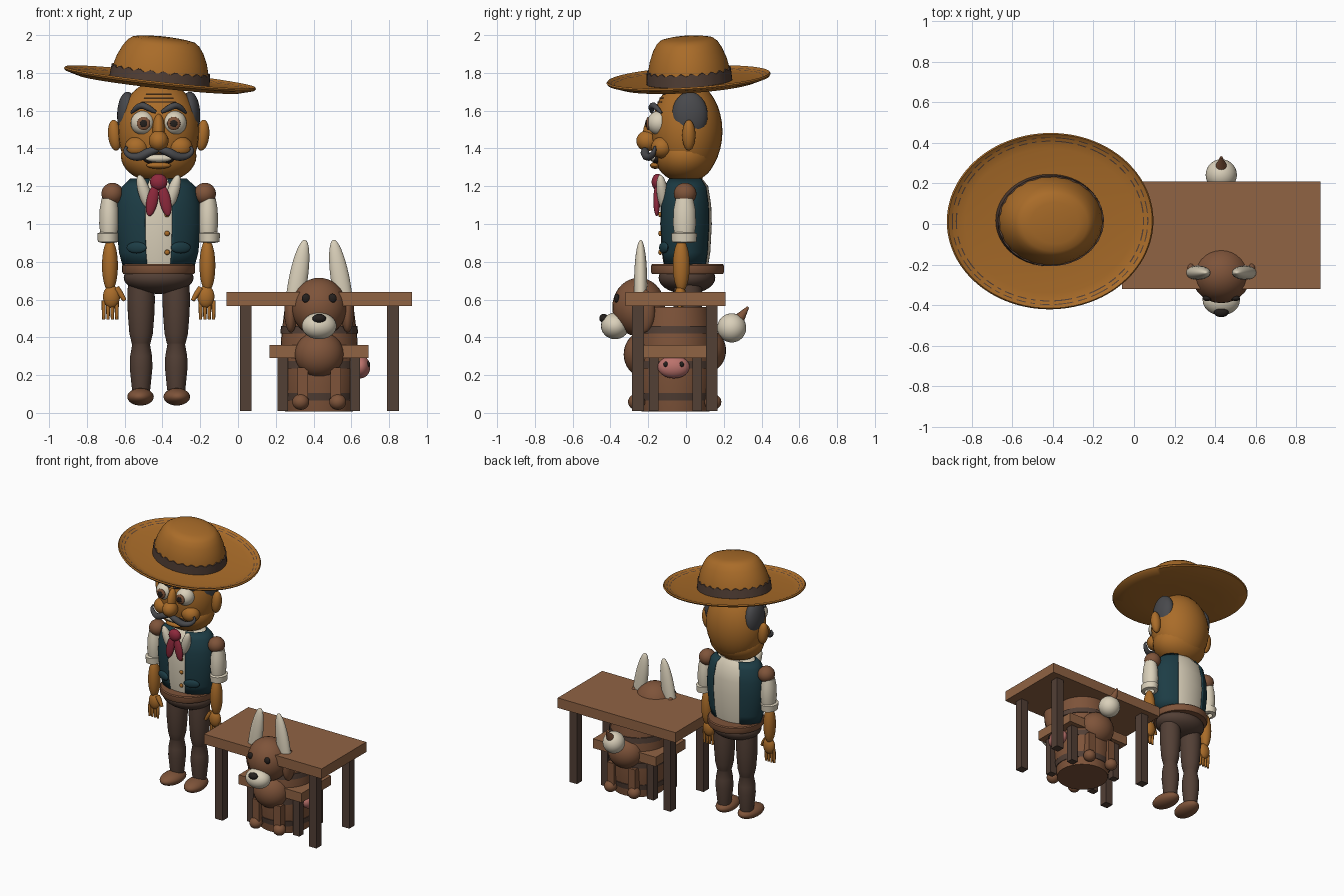
import bpy, bmesh, math
from mathutils import Vector

COLORS = {
    "skin_tan": (0.40, 0.15, 0.022), "table_wood": (0.28, 0.125, 0.057),
    "warm_brown": (0.21, 0.088, 0.042), "dark_brown": (0.085, 0.05, 0.036),
    "teal": (0.012, 0.046, 0.06), "cream": (0.70, 0.63, 0.49),
    "red": (0.27, 0.022, 0.045), "pink": (0.50, 0.17, 0.15),
    "charcoal": (0.065, 0.066, 0.072), "black": (0.018, 0.014, 0.012)}
MATS = {}
for key, rgb in COLORS.items():
    MATS[key] = bpy.data.materials.new(key)
    MATS[key].diffuse_color = (*rgb, 1)


def finish(name, mat, smooth=True):
    ob = bpy.context.object
    ob.name = name
    ob.data.materials.append(MATS[mat])
    if smooth:
        bpy.ops.object.shade_smooth_by_angle(angle=math.radians(40))
    return ob


def ball(name, mat, loc, r, rot=(0, 0, 0)):
    bpy.ops.mesh.primitive_uv_sphere_add(segments=28, ring_count=18, location=loc, rotation=rot)
    bpy.context.object.scale = r if isinstance(r, tuple) else (r, r, r)
    return finish(name, mat)


def box(name, mat, x, y, z):
    bpy.ops.mesh.primitive_cube_add(size=1, location=[(a + b) / 2 for a, b in (x, y, z)])
    bpy.context.object.scale = [b - a for a, b in (x, y, z)]
    return finish(name, mat, False)


def mesh_object(name, mat, bm, loc, rot=(0, 0, 0)):
    bmesh.ops.remove_doubles(bm, verts=bm.verts, dist=1e-5)
    bmesh.ops.recalc_face_normals(bm, faces=bm.faces)
    me = bpy.data.meshes.new(name)
    bm.to_mesh(me)
    bm.free()
    ob = bpy.data.objects.new(name, me)
    bpy.context.collection.objects.link(ob)
    ob.location, ob.rotation_euler = loc, rot
    bpy.ops.object.select_all(action='DESELECT')
    ob.select_set(True)
    bpy.context.view_layer.objects.active = ob
    return finish(name, mat)


def lathe(name, mat, profile, loc, ys=1.0, segs=48, rot=(0, 0, 0), skip=None, lift=None):
    """Revolve (radius, z) points; skip(angle) drops faces, lift(i, angle) shifts z."""
    bm = bmesh.new()
    rings = []
    for i, (r, z) in enumerate(profile):
        ring = []
        for k in range(segs):
            a = 2 * math.pi * k / segs
            dz = lift(i, a) if lift else 0
            ring.append(bm.verts.new((r * math.cos(a), r * math.sin(a) * ys, z + dz)))
        rings.append(ring)
    for lo, hi in zip(rings, rings[1:]):
        for k in range(segs):
            if skip and skip(2 * math.pi * (k + 0.5) / segs):
                continue
            n = (k + 1) % segs
            bm.faces.new((lo[k], lo[n], hi[n], hi[k]))
    return mesh_object(name, mat, bm, loc, rot)


def tube(name, mat, pts, radii):
    cu = bpy.data.curves.new(name, 'CURVE')
    cu.dimensions, cu.bevel_depth, cu.bevel_resolution = '3D', 1, 2
    cu.use_fill_caps, cu.resolution_u = True, 6
    sp = cu.splines.new('NURBS')
    sp.points.add(len(pts) - 1)
    sp.use_endpoint_u, sp.order_u = True, 3
    for p, co, r in zip(sp.points, pts, radii):
        p.co, p.radius = (*co, 1), r
    ob = bpy.data.objects.new(name, cu)
    bpy.context.collection.objects.link(ob)
    cu.materials.append(MATS[mat])
    return ob


CX = -0.42   # standing figure centre
DX = 0.43    # animal and barrel centre
BY = -0.055  # table centre depth

# Hat: brim with stitched dashes, crown, scalloped band
hat_rot = (0.06, 0.11, 0)
brim = lathe("hat_brim", "skin_tan",
             [(0, -0.02), (0.28, -0.022), (0.43, -0.015), (0.505, 0.006), (0.512, 0.016), (0.505, 0.024),
              (0.487, 0.014), (0.482, 0.012), (0.467, 0.008), (0.461, 0.006), (0.42, 0), (0.25, -0.004)],
             (-0.415, 0.015, 1.755), 0.85, 128, hat_rot)
brim.data.materials.append(MATS["dark_brown"])
for f in brim.data.polygons:
    c = f.center
    r = math.hypot(c.x, c.y / 0.85)
    a = math.degrees(math.atan2(c.y, c.x))
    dash = abs(r - 0.4845) < 0.0024 or abs(r - 0.464) < 0.0024
    if dash and f.normal.z > 0 and int((a + 360) / 2.8125) % 3:
        f.material_index = 1
lathe("hat_crown", "skin_tan",
      [(0.262, -0.01), (0.256, 0.05), (0.24, 0.11), (0.215, 0.165), (0.19, 0.2), (0.165, 0.218),
       (0.12, 0.226), (0.06, 0.231), (0, 0.232)], (-0.415, 0.018, 1.76), 0.85, 64, hat_rot)
lathe("hat_band", "dark_brown", [(0.262, -0.012), (0.267, -0.008), (0.262, 0.055), (0.25, 0.055)],
      (-0.415, 0.018, 1.76), 0.85, 144, hat_rot,
      lift=lambda i, a: 0.007 * math.sin(24 * a) if i > 1 else 0)

# Head
ball("head", "skin_tan", (CX, 0.005, 1.49), (0.215, 0.188, 0.27))
ball("jaw", "skin_tan", (CX, -0.005, 1.36), (0.2, 0.16, 0.14))
lathe("neck", "skin_tan", [(0.09, 1.15), (0.085, 1.27)], (CX, 0, 0))
ball("nose_tip", "skin_tan", (CX, -0.205, 1.44), (0.052, 0.058, 0.055))
ball("nose_bridge", "skin_tan", (CX, -0.18, 1.5), (0.032, 0.045, 0.085), (-0.25, 0, 0))
ball("mouth", "black", (CX, -0.15, 1.345), (0.082, 0.03, 0.032))
ball("teeth", "cream", (CX, -0.165, 1.347), (0.07, 0.025, 0.02))
ball("lower_lip", "skin_tan", (CX, -0.162, 1.31), (0.065, 0.028, 0.018))
for i in range(3):  # forehead wrinkles
    z, pts = 1.645 + 0.022 * i, []
    for k in range(7):
        x = (k - 3) * (0.03 - 0.004 * i)
        y = 0.188 * math.sqrt(1 - (x / 0.215) ** 2 - ((z - 1.49) / 0.27) ** 2)
        pts.append((CX + x, 0.004 - y, z))
    tube("forehead_wrinkle", "dark_brown", pts, [0.003] * 7)

# Mirrored figure parts
for s in (-1, 1):
    def at(dx, y, z):
        return (CX + s * dx, y, z)
    # Face
    ball("side_hair", "charcoal", at(0.165, 0.02, 1.575), (0.055, 0.095, 0.125))
    ball("ear", "skin_tan", at(0.232, 0.015, 1.47), (0.036, 0.035, 0.082), (0, s * 0.1, 0))
    ball("eyeball", "cream", at(0.084, -0.142, 1.535), 0.064)
    ball("iris", "warm_brown", at(0.08, -0.2, 1.532), (0.035, 0.012, 0.035))
    ball("pupil", "black", at(0.08, -0.211, 1.532), (0.019, 0.005, 0.019))
    tube("eyebrow", "charcoal", [at(0.015, -0.18, 1.592), at(0.05, -0.185, 1.612), at(0.09, -0.175, 1.632),
                                 at(0.125, -0.15, 1.61), at(0.145, -0.13, 1.588)],
         [0.008, 0.017, 0.018, 0.014, 0.006])
    ball("cheek", "skin_tan", at(0.115, -0.125, 1.405), (0.065, 0.06, 0.058))
    tube("moustache", "charcoal", [at(0, -0.215, 1.395), at(0.05, -0.22, 1.385), at(0.095, -0.21, 1.355),
                                   at(0.15, -0.185, 1.355), at(0.185, -0.165, 1.39), at(0.168, -0.165, 1.41)],
         [0.015, 0.024, 0.023, 0.018, 0.011, 0.006])
    # Collar, scarf tails, pockets
    ball("collar", "cream", at(0.075, -0.125, 1.165), (0.032, 0.03, 0.1), (0.12, s * 0.3, 0))
    ball("scarf_tail", "red", at(0.034, -0.155, 1.125), (0.03, 0.018, 0.085), (0, -s * 0.2, 0))
    ball("pocket", "teal", at(0.117, -0.118, 0.875), (0.056, 0.016, 0.03), (0, 0, s * 0.35))
    # Arms
    ball("shoulder", "warm_brown", at(0.245, -0.005, 1.16), (0.058, 0.06, 0.058))
    lathe("sleeve", "cream", [(0, 1.145), (0.04, 1.135), (0.05, 1.08), (0.053, 1.0), (0.046, 0.94)],
          at(0.262, -0.008, 0), 1.15)
    lathe("cuff", "cream", [(0.03, 0.9), (0.054, 0.905), (0.057, 0.95), (0.04, 0.957)],
          at(0.268, -0.01, 0), 1.2)
    ball("forearm", "skin_tan", at(0.258, -0.025, 0.78), (0.042, 0.045, 0.14))
    ball("palm", "skin_tan", at(0.25, -0.03, 0.615), (0.045, 0.032, 0.06))
    tube("thumb", "skin_tan", [at(0.225, -0.035, 0.66), at(0.2, -0.04, 0.63), at(0.18, -0.045, 0.595)],
         [0.018, 0.017, 0.01])
    for k in range(4):
        x = 0.222 + 0.023 * k
        tube("finger", "skin_tan", [at(x, -0.03, 0.595), at(x, -0.037, 0.54), at(x, -0.033, 0.495)],
             [0.011, 0.011, 0.008])
    # Legs
    lathe("trouser_leg", "dark_brown",
          [(0.045, 0.1), (0.05, 0.14), (0.06, 0.24), (0.058, 0.3), (0.047, 0.362), (0.05, 0.37), (0.062, 0.42),
           (0.07, 0.52), (0.073, 0.6), (0.07, 0.68), (0.03, 0.72)], at(0.093, 0.01, 0), 1.05, 32)
    ball("shoe", "warm_brown", at(0.096, -0.035, 0.085), (0.07, 0.115, 0.046), (0, 0, s * 0.08))

# Torso, vest, belt
lathe("shirt", "cream", [(0, 0.76), (0.175, 0.77), (0.195, 0.85), (0.207, 1.0), (0.202, 1.1), (0.178, 1.2),
                         (0.13, 1.24), (0, 1.25)], (CX, 0, 0), 0.66)
lathe("vest", "teal", [(0.19, 0.775), (0.21, 0.85), (0.225, 1.0), (0.22, 1.1), (0.197, 1.195), (0.15, 1.24)],
      (CX, 0, 0), 0.63, 96,
      skip=lambda a: abs(math.cos(a)) < (0.3 if math.sin(a) < 0 else 0.52))
bpy.context.object.modifiers.new("thickness", 'SOLIDIFY').thickness = 0.01
ball("scarf_knot", "red", (CX, -0.15, 1.222), (0.046, 0.032, 0.044))
for z in (1.05, 0.95, 0.85):
    ball("button", "skin_tan", (CX + 0.045, -0.137, z), (0.014, 0.01, 0.014))
lathe("belt", "warm_brown", [(0.1, 0.735), (0.187, 0.735), (0.193, 0.745), (0.193, 0.78), (0.187, 0.787), (0.1, 0.787)],
      (CX, 0.008, 0))
ball("hips", "dark_brown", (CX, 0.005, 0.715), (0.185, 0.15, 0.085))

# Table
box("table_top", "table_wood", (-0.06, 0.92), (-0.32, 0.21), (0.565, 0.64))
for x in (0.01, 0.79):
    for y in (-0.285, 0.105):
        box("table_leg", "dark_brown", (x, x + 0.062), (y, y + 0.062), (0.01, 0.567))

# Barrel with hoops, bench around it
lathe("barrel", "warm_brown", [(0, 0.008), (0.18, 0.008), (0.2, 0.14), (0.208, 0.28), (0.2, 0.42), (0.182, 0.56), (0, 0.56)],
      (DX, BY, 0), segs=32)
for z, lo, hi in ((0.065, 0.193, 0.2), (0.42, 0.206, 0.202), (0.235, 0.211, 0.211)):
    lathe("barrel_hoop", "dark_brown", [(0.17, z), (lo, z), (hi, z + 0.04), (0.17, z + 0.04)], (DX, BY, 0), segs=32)
box("bench", "table_wood", (0.167, 0.69), (BY - 0.175, BY + 0.175), (0.29, 0.36))
for x in (0.21, 0.592):
    for y in (BY - 0.14, BY + 0.09):
        box("bench_leg", "dark_brown", (x, x + 0.055), (y, y + 0.05), (0.01, 0.3))

# Pink snout on the barrel side
ball("snout", "pink", (0.65, -0.065, 0.243), (0.05, 0.085, 0.06))
for y in (-0.107, -0.023):
    ball("nostril", "black", (0.688, y, 0.257), (0.012, 0.012, 0.015))

# Animal
ball("animal_head", "warm_brown", (DX, -0.25, 0.56), (0.147, 0.14, 0.155))
ball("animal_muzzle", "cream", (DX, -0.375, 0.46), (0.092, 0.075, 0.07))
ball("animal_nose", "black", (DX, -0.435, 0.5), (0.036, 0.024, 0.024))
ball("animal_chest", "warm_brown", (DX, -0.215, 0.31), (0.13, 0.115, 0.125))
ball("animal_rump", "warm_brown", (DX, 0.1, 0.33), (0.13, 0.112, 0.12))
ball("tail_ball", "cream", (DX, 0.242, 0.45), 0.077)
bpy.ops.mesh.primitive_cone_add(vertices=20, radius1=0.033, radius2=0.006, depth=0.09,
                                location=(DX, 0.302, 0.525), rotation=(-0.65, 0, 0))
finish("tail_tip", "warm_brown")
for s in (-1, 1):
    ball("animal_tall_ear", "cream", (DX + s * 0.116, -0.24, 0.68), (0.05, 0.035, 0.24), (0, -s * 0.17, 0))
    ball("animal_side_ear", "warm_brown", (DX + s * 0.15, -0.225, 0.54), (0.035, 0.06, 0.115))
    ball("animal_eye", "black", (DX + s * 0.07, -0.366, 0.607), (0.022, 0.014, 0.024))
    for y, foot in ((-0.25, -0.262), (0.13, 0.142)):
        x = DX + s * 0.088
        box("animal_leg", "warm_brown", (x - 0.028, x + 0.028), (y - 0.028, y + 0.028), (0.05, 0.24))
        ball("animal_foot", "warm_brown", (DX + s * 0.098, foot, 0.058), (0.045, 0.045, 0.042))
